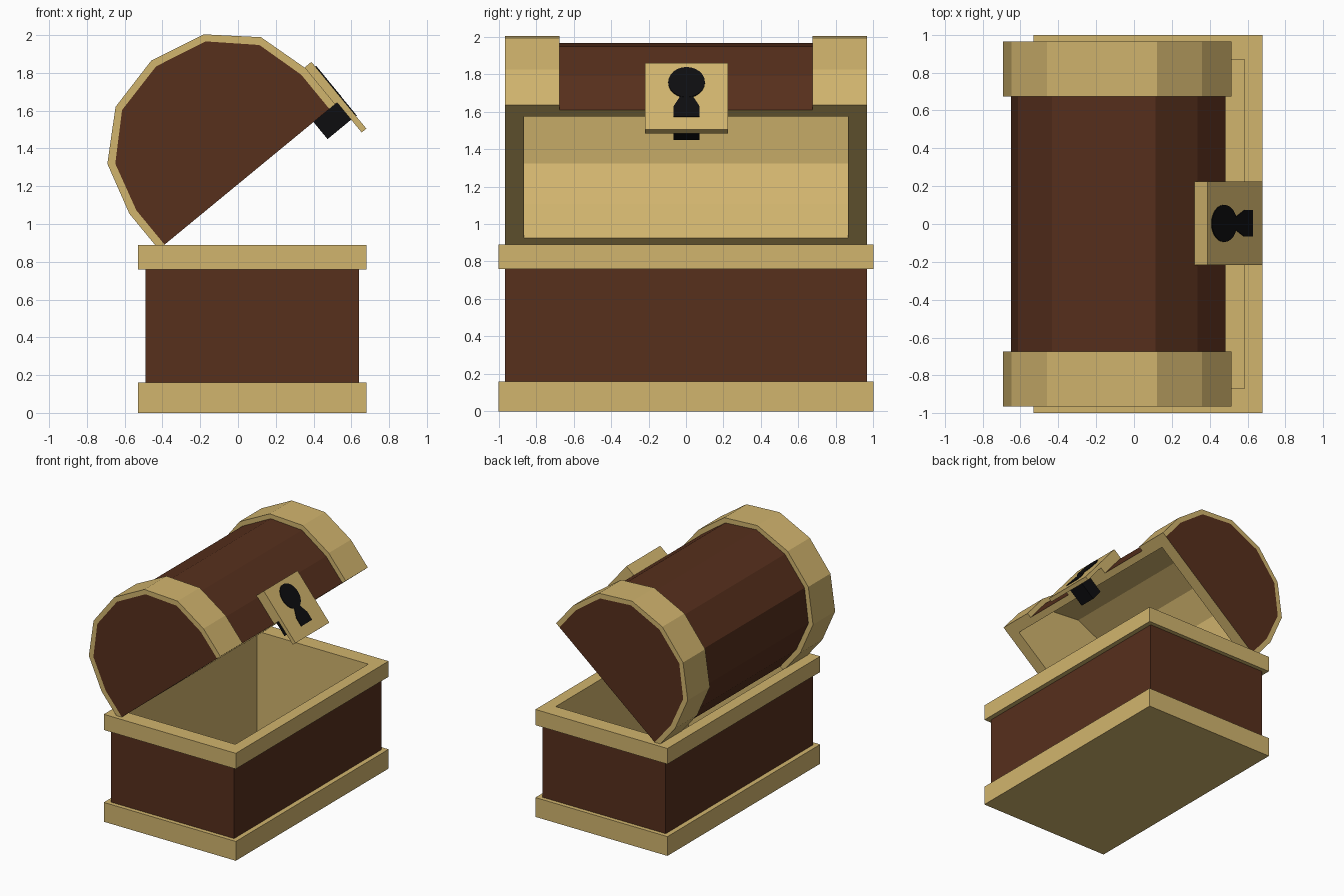
import bpy, bmesh, math

if "Cube" in bpy.data.objects:
    bpy.data.objects.remove(bpy.data.objects["Cube"])


def material(name, rgb):
    m = bpy.data.materials.new(name)
    m.diffuse_color = (*rgb, 1)
    m.use_nodes = True
    m.node_tree.nodes["Principled BSDF"].inputs["Base Color"].default_value = m.diffuse_color
    return m


WOOD = material("wood", (0.095, 0.029, 0.012))
GOLD = material("gold", (0.64, 0.46, 0.155))
BLACK = material("black", (0.004, 0.004, 0.005))

BASE_X = 0.075
LID_POS, LID_TILT = (0.0475, 0, 1.25), -math.radians(39.45)


def finish(name, bm, mat, loc, tilt=0):
    bmesh.ops.recalc_face_normals(bm, faces=bm.faces)
    me = bpy.data.meshes.new(name)
    bm.to_mesh(me)
    bm.free()
    me.materials.append(mat)
    ob = bpy.data.objects.new(name, me)
    bpy.context.collection.objects.link(ob)
    ob.location = loc
    ob.rotation_euler.y = tilt
    return ob


def rect_skin(name, loops, mat, cap_first=False, cap_last=False):
    """Skin through rectangles given as (half x, half y, z)."""
    bm = bmesh.new()
    rings = [[bm.verts.new((sx * hx, sy * hy, z))
              for sx, sy in ((-1, -1), (1, -1), (1, 1), (-1, 1))]
             for hx, hy, z in loops]
    for a, b in zip(rings, rings[1:]):
        for i in range(4):
            j = (i + 1) % 4
            bm.faces.new((a[i], a[j], b[j], b[i]))
    if cap_first:
        bm.faces.new(rings[0])
    if cap_last:
        bm.faces.new(rings[-1])
    return finish(name, bm, mat, (BASE_X, 0, 0))


def prism(bm, profile, y0, y1, closed=True):
    """Extrude an x-z profile along y; closed=False leaves the last side open."""
    a = [bm.verts.new((x, y0, z)) for x, z in profile]
    b = [bm.verts.new((x, y1, z)) for x, z in profile]
    n = len(profile)
    for i in range(n if closed else n - 1):
        j = (i + 1) % n
        bm.faces.new((a[i], a[j], b[j], b[i]))
    bm.faces.new(a)
    bm.faces.new(b)
    return [a[0], a[-1], b[-1], b[0]]


def arch(half):
    """Full symmetric arch from its right half, ending at the crown."""
    return half + [(-x, z) for x, z in reversed(half[:-1])]


def lid_part(name, bm, mat):
    return finish(name, bm, mat, LID_POS, LID_TILT)


# Chest base: foot, wooden walls, rim with lining
rect_skin("foot_band", [(.605, 1, 0), (.605, 1, .16), (.565, .965, .16)], GOLD, cap_first=True)
rect_skin("base_walls", [(.565, .965, .16), (.565, .965, .76)], WOOD)
rect_skin("rim_and_lining", [(.565, .965, .76), (.605, 1, .76), (.605, 1, .89),
                             (.51, .87, .89), (.51, .87, .05)], GOLD, cap_last=True)

# Lid: wooden barrel, gold lining with underside edge
wood_arch = arch([(.565, 0), (.565, .235), (.494, .497), (.286, .693), (0, .757)])
lining_arch = arch([(.51, 0), (.51, .234), (.445, .46), (.257, .64), (0, .70)])
band_arch = arch([(.605, 0), (.605, .245), (.527, .523), (.302, .728), (0, .797)])

bm = bmesh.new()
prism(bm, wood_arch, -.965, .965, closed=False)
lid_part("lid_barrel", bm, WOOD)

bm = bmesh.new()
inner = prism(bm, lining_arch, -.865, .865, closed=False)
outer = [bm.verts.new(p) for p in
         ((.565, -.965, 0), (-.565, -.965, 0), (-.565, .965, 0), (.565, .965, 0))]
for i in range(4):
    j = (i + 1) % 4
    bm.faces.new((inner[i], inner[j], outer[j], outer[i]))
lining = lid_part("lid_lining", bm, GOLD)
# the cavity faces look inward, toward the opening
if next(p for p in lining.data.polygons if abs(p.center.z) < 1e-5).normal.z > 0:
    lining.data.flip_normals()

# Gold bands over both ends of the lid
bm = bmesh.new()
prism(bm, band_arch + wood_arch[::-1], .675, .965)
bands = lid_part("lid_bands", bm, GOLD)
bands.modifiers.new("mirror", 'MIRROR').use_axis = (False, True, False)

# Lock plate, thinner where it hangs below the lid
bm = bmesh.new()
prism(bm, [(.56, .253), (.65, .253), (.65, -.205), (.618, -.205), (.618, 0), (.56, 0)],
      -.218, .225)
lid_part("lock_plate", bm, GOLD)

# Latch block behind the plate
bm = bmesh.new()
prism(bm, [(.456, 0), (.62, 0), (.62, -.117), (.456, -.117)], -.068, .072)
lid_part("latch", bm, BLACK)

# Keyhole: round top and flared slot, raised slightly off the plate
bm = bmesh.new()
disc = [(.098 * math.cos(t), .118 + .104 * math.sin(t))
        for t in (i * math.tau / 24 for i in range(24))]
slot = [(-.03, .03), (-.07, -.05), (-.07, -.12), (.07, -.12), (.07, -.05), (.03, .03)]
for shape, top in ((disc, .656), (slot, .655)):
    face = bm.faces.new([bm.verts.new((.645, y + .003, z)) for y, z in shape])
    ext = bmesh.ops.extrude_face_region(bm, geom=[face], use_keep_orig=True)
    for v in ext["geom"]:
        if isinstance(v, bmesh.types.BMVert):
            v.co.x = top
lid_part("keyhole", bm, BLACK)
